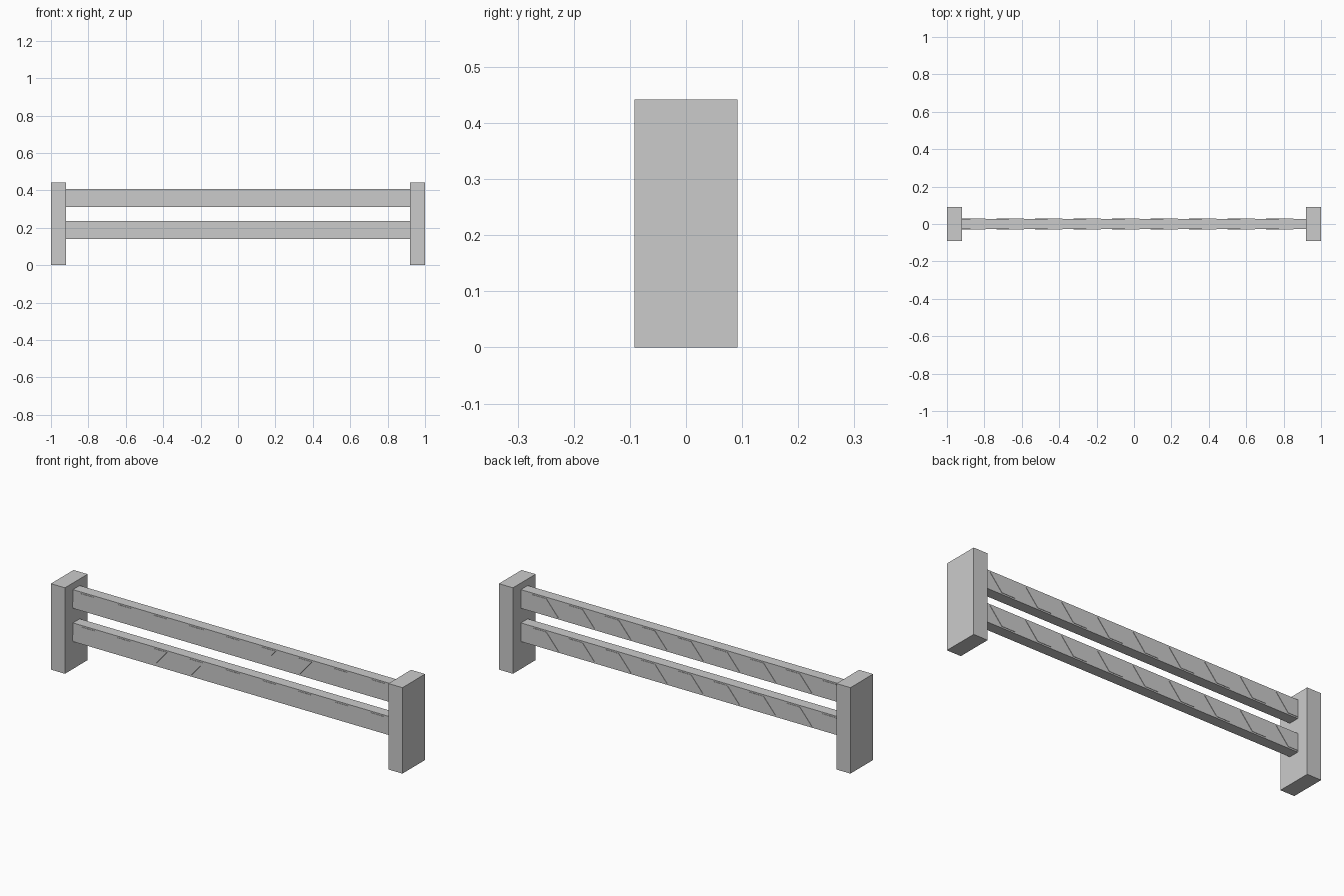
import bpy

if "Cube" in bpy.data.objects:
    bpy.data.objects.remove(bpy.data.objects["Cube"])

def prism(name, profile, y0, y1):
    """Extrude an x-z outline from y0 to y1."""
    n = len(profile)
    verts = [(x, y0, z) for x, z in profile] + [(x, y1, z) for x, z in profile]
    faces = [tuple(range(n)), tuple(range(2 * n - 1, n - 1, -1))]
    faces += [(i, i + n, (i + 1) % n + n, (i + 1) % n) for i in range(n)]
    mesh = bpy.data.meshes.new(name)
    mesh.from_pydata(verts, [], faces)
    obj = bpy.data.objects.new(name, mesh)
    bpy.context.collection.objects.link(obj)
    return obj

def box(name, x0, x1, y, z0, z1):
    return prism(name, [(x0, z0), (x1, z0), (x1, z1), (x0, z1)], -y, y)

# End posts
box("left_post", -1.0, -0.92, 0.092, 0, 0.442)
box("right_post", 0.92, 1.0, 0.092, 0, 0.442)

# Two rails with slanted stripe panels on the front and back
RAIL_Y, RAIL_H = 0.0275, 0.096
STRIPE_H, STRIPE_W, LEAN, PITCH = 0.081, 0.078, 0.069, 0.206
for rail, z in (("lower", 0.141), ("upper", 0.312)):
    box(rail + "_rail", -0.92, 0.92, RAIL_Y, z, z + RAIL_H)
    low = z + (RAIL_H - STRIPE_H) / 2
    high = low + STRIPE_H
    for i in range(9):
        x = -0.942 + i * PITCH
        outline = [(x, low), (x + STRIPE_W, low),
                   (x + STRIPE_W + LEAN, high), (x + LEAN, high)]
        stripe = prism(f"{rail}_stripe_{i + 1}", outline,
                       -RAIL_Y - 0.002, -RAIL_Y + 0.002)
        mirror = stripe.modifiers.new("back_copy", 'MIRROR')
        mirror.use_axis = (False, True, False)
        mirror.use_mirror_merge = False
